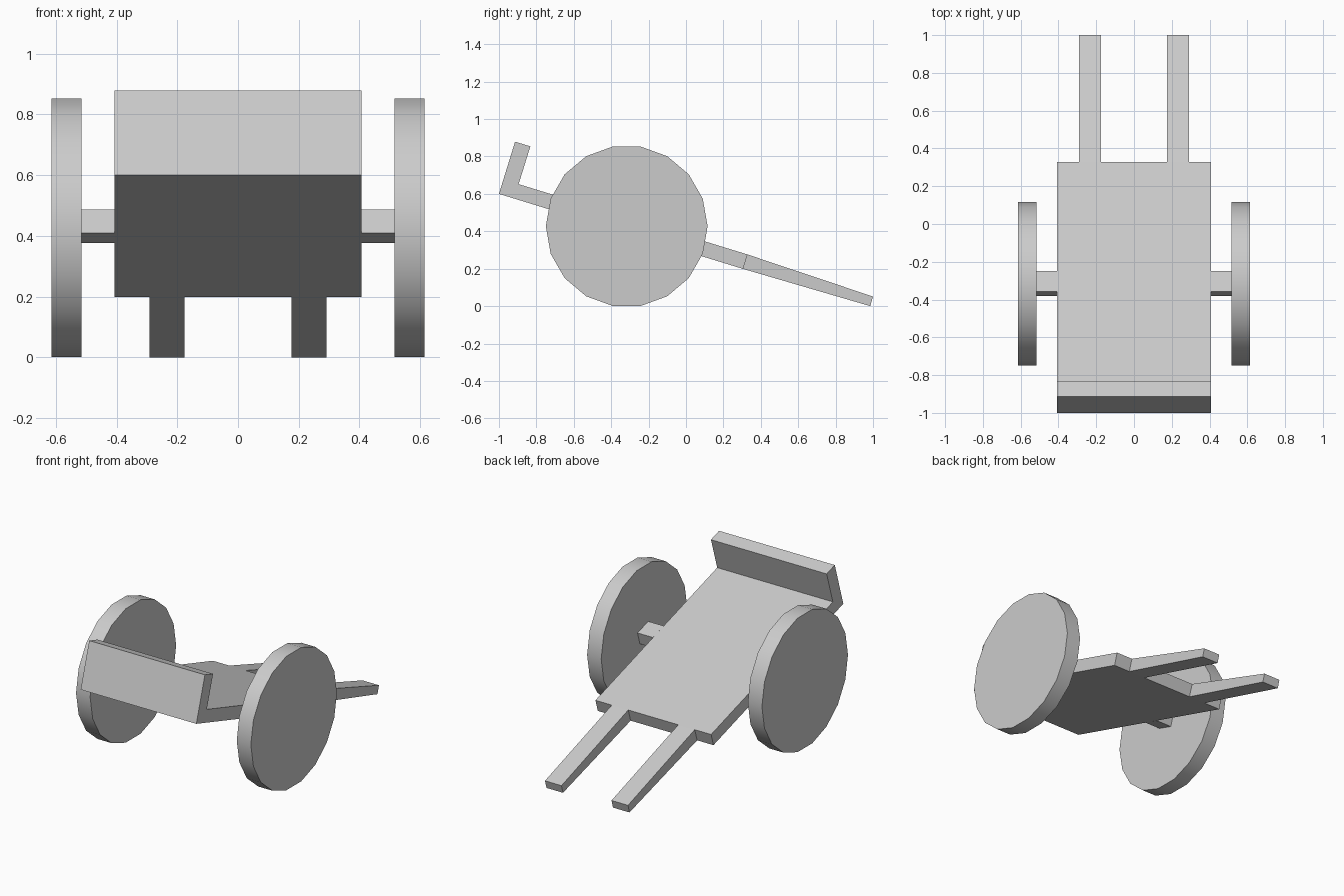
import bpy, bmesh, math

if "Cube" in bpy.data.objects:
    bpy.data.objects.remove(bpy.data.objects["Cube"])


def extrude_profile(name, profile, x0, x1):
    """Solid from a side profile of (y, z) points, spanning x0 to x1."""
    bm = bmesh.new()
    face = bm.faces.new([bm.verts.new((x0, y, z)) for y, z in profile])
    geom = bmesh.ops.extrude_face_region(bm, geom=[face], use_keep_orig=True)["geom"]
    verts = [v for v in geom if isinstance(v, bmesh.types.BMVert)]
    bmesh.ops.translate(bm, verts=verts, vec=(x1 - x0, 0, 0))
    bmesh.ops.recalc_face_normals(bm, faces=bm.faces)
    mesh = bpy.data.meshes.new(name)
    bm.to_mesh(mesh)
    bm.free()
    obj = bpy.data.objects.new(name, mesh)
    bpy.context.collection.objects.link(obj)
    return obj


# Tilted bed with the upright front board in one L-shaped profile
extrude_profile("cart_bed",
                [(-1.0, 0.60), (0.305, 0.199), (0.329, 0.276),
                 (-0.895, 0.652), (-0.832, 0.854), (-0.914, 0.879)],
                -0.407, 0.407)

# Side profiles of the mirrored parts
handle = [(0.305, 0.199), (0.985, 0.0), (1.0, 0.051), (0.329, 0.276)]
axle = [(-0.38, 0.41), (-0.273, 0.376), (-0.25, 0.454), (-0.357, 0.487)]
wheel = [(-0.317 + 0.4325 * math.cos(math.radians(20 * i)),
          0.427 + 0.4325 * math.sin(math.radians(20 * i))) for i in range(18)]

for side, s in (("left", -1), ("right", 1)):
    # Tapered pull handle and stub axle flush with the bed
    extrude_profile(f"handle_{side}", handle, s * 0.176, s * 0.292)
    extrude_profile(f"axle_{side}", axle, s * 0.407, s * 0.516)

    # Solid disc wheel with smooth rim
    obj = extrude_profile(f"wheel_{side}", wheel, s * 0.516, s * 0.615)
    bpy.ops.object.select_all(action='DESELECT')
    obj.select_set(True)
    bpy.context.view_layer.objects.active = obj
    bpy.ops.object.shade_smooth_by_angle(angle=math.radians(30))
